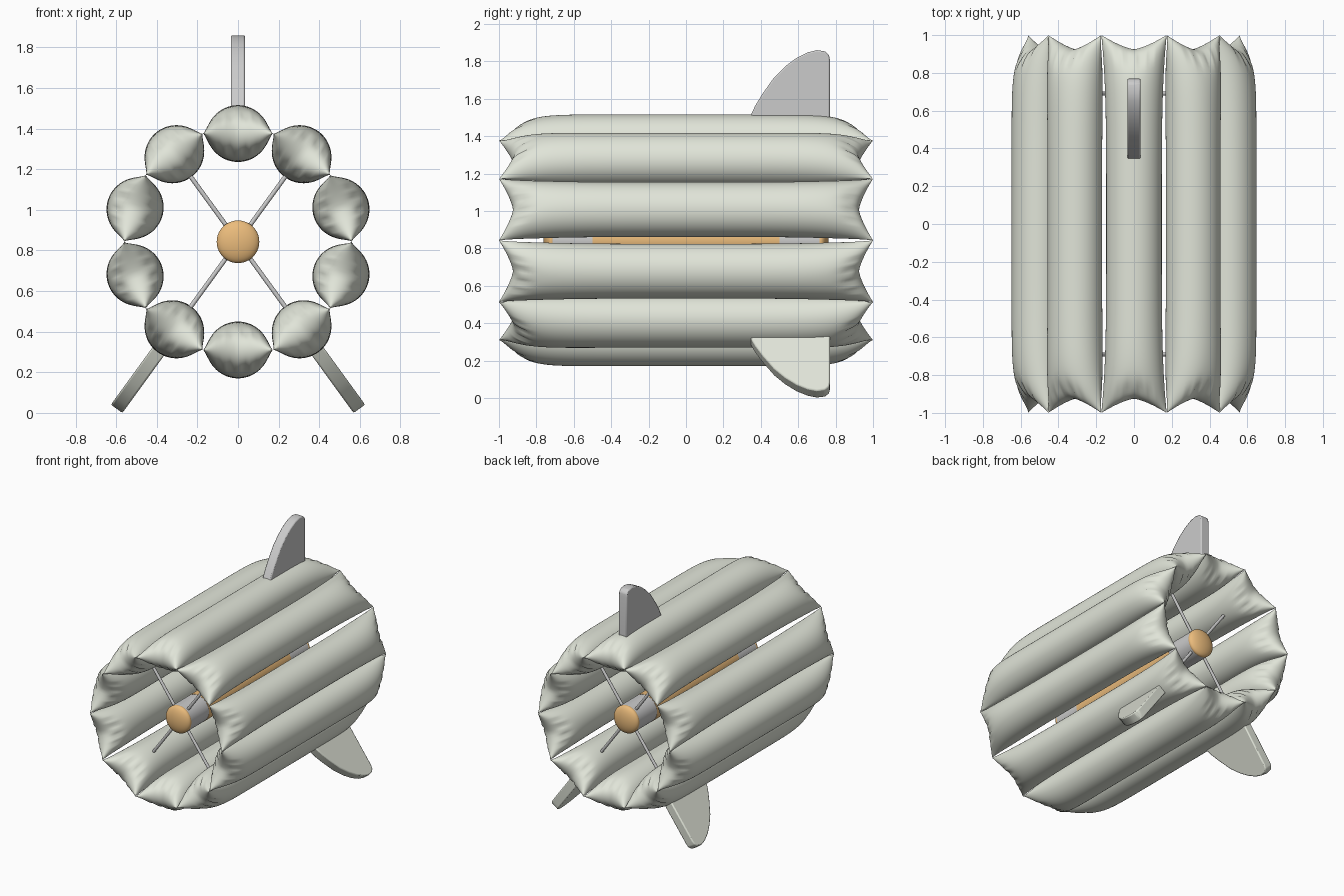
import bpy, bmesh
from math import pi, sin, cos, exp, radians

if "Cube" in bpy.data.objects:
    bpy.data.objects.remove(bpy.data.objects["Cube"])

CZ = 0.843        # height of the long axis
APOTHEM = 0.533   # axis to pillow centre


def material(name, rgb):
    m = bpy.data.materials.new(name)
    m.diffuse_color = (*rgb, 1)
    m.use_nodes = True
    m.node_tree.nodes["Principled BSDF"].inputs["Base Color"].default_value = m.diffuse_color
    return m


SAGE = material("sage_fabric", (0.75, 0.78, 0.69))
ORANGE = material("orange", (0.83, 0.50, 0.20))


def add(name, mesh, beta=0, mat=None, smooth=35):
    # Place a mesh on the axis, turned by beta about y
    ob = bpy.data.objects.new(name, mesh)
    bpy.context.collection.objects.link(ob)
    ob.location = (0, 0, CZ)
    ob.rotation_euler = (0, radians(beta), 0)
    if mat and not mesh.materials:
        mesh.materials.append(mat)
    bpy.ops.object.select_all(action='DESELECT')
    ob.select_set(True)
    bpy.context.view_layer.objects.active = ob
    bpy.ops.object.shade_smooth_by_angle(angle=radians(smooth))
    return ob


def pillow_point(theta, v):
    # Inflated pouch: round in the middle, pinched to a scalloped seam at the ends
    u, s, a = cos(theta), sin(theta), abs(v)
    x = u * (0.173 - 0.026 * (1 - a ** 4))
    y = v * (1 - 0.075 * (1 - abs(u) ** 1.4))
    t = 0.14 * abs(s) ** (1 + 0.7 * a ** 8) * max(0, 1 - a ** 10) ** 0.5
    crease = exp(-((abs(u) - 0.2) / 0.08) ** 2) + 0.7 * exp(-((abs(u) - 0.5) / 0.07) ** 2)
    t *= 1 - 0.2 * crease * exp(-((a - 0.95) / 0.05) ** 2)
    return x, y, APOTHEM + (t if s >= 0 else -t)


def pillow_mesh():
    n, rows = 56, 64
    bm = bmesh.new()
    rings = []
    for j in range(rows + 1):
        w = -1 + 2 * j / rows
        v = sin(w * pi / 2)          # denser rows near the ends
        rings.append([bm.verts.new(pillow_point(2 * pi * i / n, v)) for i in range(n)])
    for a, b in zip(rings, rings[1:]):
        for i in range(n):
            k = (i + 1) % n
            bm.faces.new((a[i], a[k], b[k], b[i]))
    bmesh.ops.remove_doubles(bm, verts=bm.verts, dist=0.0003)
    bmesh.ops.recalc_face_normals(bm, faces=bm.faces)
    me = bpy.data.meshes.new("pillow")
    bm.to_mesh(me)
    return me


def cylinder_mesh(name, r, length, sides=48):
    bm = bmesh.new()
    bmesh.ops.create_cone(bm, cap_ends=True, segments=sides, radius1=r, radius2=r, depth=length)
    me = bpy.data.meshes.new(name)
    bm.to_mesh(me)
    return me


def fin_mesh():
    # Swept fin outline as (y, radius), extruded across x
    outline = [(0.77, 0.65), (0.77, 0.96), (0.765, 0.99), (0.745, 1.01), (0.70, 1.017),
               (0.65, 1.005), (0.59, 0.975), (0.53, 0.93), (0.47, 0.87), (0.41, 0.785),
               (0.37, 0.72), (0.337, 0.65)]
    bm = bmesh.new()
    face = bm.faces.new([bm.verts.new((-0.035, y, r)) for y, r in outline])
    ext = bmesh.ops.extrude_face_region(bm, geom=[face])
    verts = [g for g in ext["geom"] if isinstance(g, bmesh.types.BMVert)]
    bmesh.ops.translate(bm, vec=(0.07, 0, 0), verts=verts)
    bmesh.ops.recalc_face_normals(bm, faces=bm.faces)
    me = bpy.data.meshes.new("fin")
    bm.to_mesh(me)
    return me


# Ring of ten inflated pillows
pillow = pillow_mesh()
for i in range(10):
    add(f"pillow_{i + 1}", pillow, 36 * i, SAGE, 60)

# Fins: plain one on top, two fabric-coloured ones below
for name, beta, mat in (("top_fin", 0, None), ("right_fin", 144, SAGE), ("left_fin", -144, SAGE)):
    fin = add(name, fin_mesh(), beta, mat)
    bev = fin.modifiers.new("bevel", 'BEVEL')
    bev.width, bev.segments, bev.limit_method = 0.008, 2, 'ANGLE'

# Central core: orange body, grey collars, orange domed caps
body = add("core_body", cylinder_mesh("core_body", 0.105, 1.0), mat=ORANGE)
body.rotation_euler = (pi / 2, 0, 0)
for side, label in ((-1, "front"), (1, "back")):
    collar = add(f"{label}_collar", cylinder_mesh("collar", 0.104, 0.22))
    collar.rotation_euler = (pi / 2, 0, 0)
    collar.location.y = side * 0.61

    bm = bmesh.new()
    bmesh.ops.create_uvsphere(bm, u_segments=48, v_segments=24, radius=0.105)
    me = bpy.data.meshes.new("cap")
    bm.to_mesh(me)
    cap = add(f"{label}_cap", me, mat=ORANGE, smooth=60)
    cap.rotation_euler = (pi / 2, 0, 0)
    cap.scale = (1, 1, 0.4)
    cap.location.y = side * 0.72

    # Four thin struts from core to pillows
    for k, beta in enumerate((36, 144, -144, -36)):
        rod = cylinder_mesh("strut", 0.011, 0.36, 16)
        for vert in rod.vertices:
            vert.co.z += 0.25
        add(f"{label}_strut_{k + 1}", rod, beta).location.y = side * 0.69
